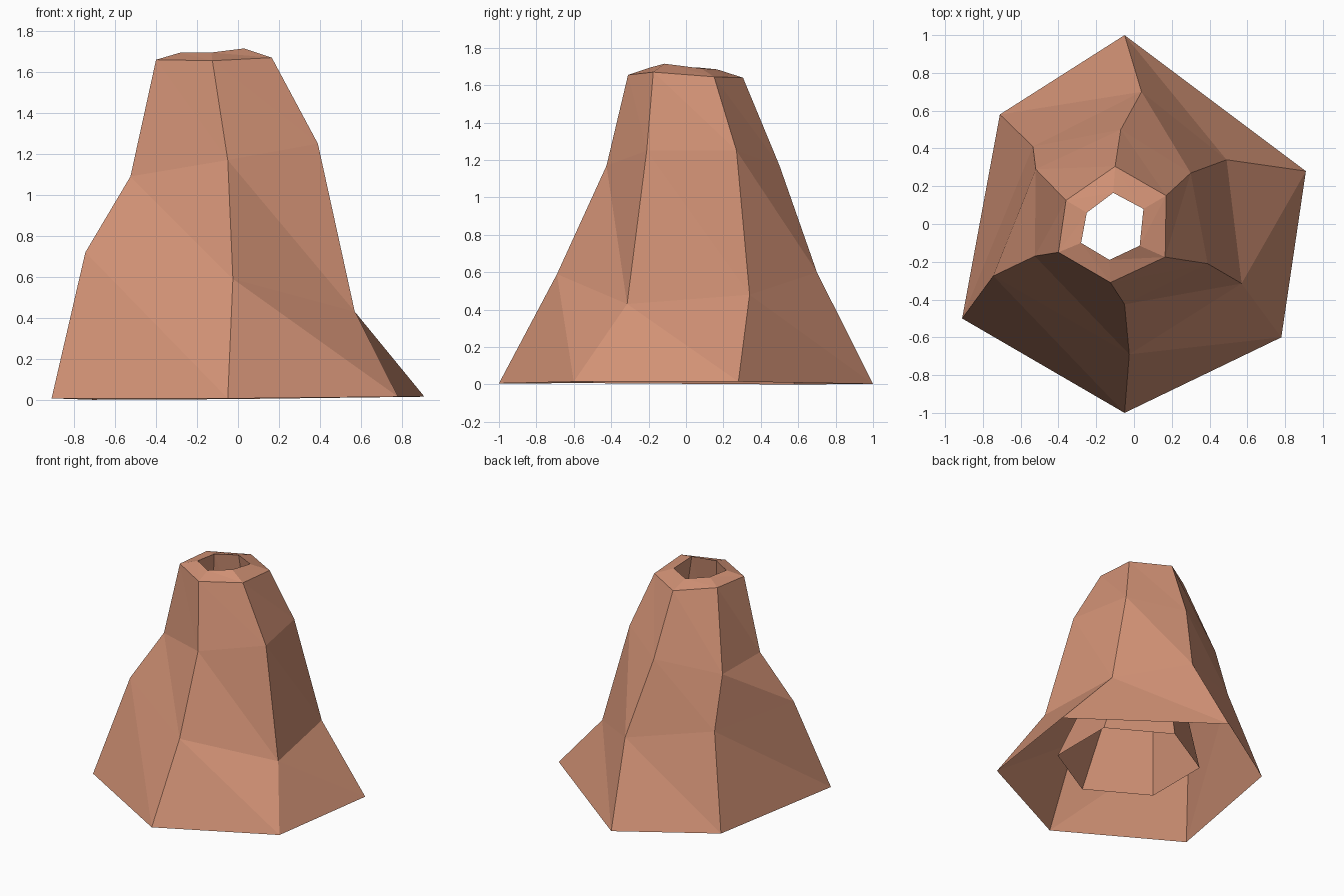
import bpy
import bmesh
from math import sin, cos, pi

# Six-sided cross-sections, clockwise from the back corner, base to crater lip
RINGS = [
    [(-.05, 1.0, .003), (.91, .28, .015), (.78, -.60, .015),
     (-.05, -1.0, .006), (-.91, -.50, .007), (-.71, .58, .0)],
    [(.04, .70, .60), (.49, .34, .48), (.57, -.315, .43),
     (-.025, -.69, .59), (-.745, -.275, .72), (-.535, .41, .69)],
    [(-.07, .50, 1.17), (.30, .27, 1.25), (.39, -.21, 1.25),
     (-.05, -.425, 1.17), (-.525, -.17, 1.09), (-.52, .29, 1.09)],
    [(-.10, .305, 1.64), (.17, .15, 1.645), (.165, -.175, 1.67),
     (-.125, -.31, 1.655), (-.40, -.15, 1.66), (-.36, .125, 1.665)],
    [(-.11, .165, 1.685), (.05, .08, 1.69), (.03, -.115, 1.715),
     (-.13, -.19, 1.695), (-.28, -.10, 1.695), (-.25, .06, 1.695)],
]


def hexagon(x, y, z, r):
    return [(x + r * sin(i * pi / 3), y + r * cos(i * pi / 3), z) for i in range(6)]


# Vent inside the cone: a narrow throat flaring to a regular open mouth
VENT = [hexagon(-.06, -.02, .80, .305), hexagon(.013, -.045, .13, .517)]

rock = bpy.data.materials.new("terracotta rock")
rock.diffuse_color = (.64, .285, .178, 1)

# Slopes, lip and vent are one open skin lofted through the rings
bm = bmesh.new()
loops = [[bm.verts.new(p) for p in ring] for ring in RINGS + VENT]
for low, high in zip(loops, loops[1:]):
    for i in range(6):
        j = (i + 1) % 6
        bm.faces.new((low[j], low[i], high[j]))
        bm.faces.new((low[i], high[i], high[j]))

mesh = bpy.data.meshes.new("volcano_cone")
bm.to_mesh(mesh)
bm.free()
mesh.materials.append(rock)
cone = bpy.data.objects.new("volcano_cone", mesh)
bpy.context.collection.objects.link(cone)
